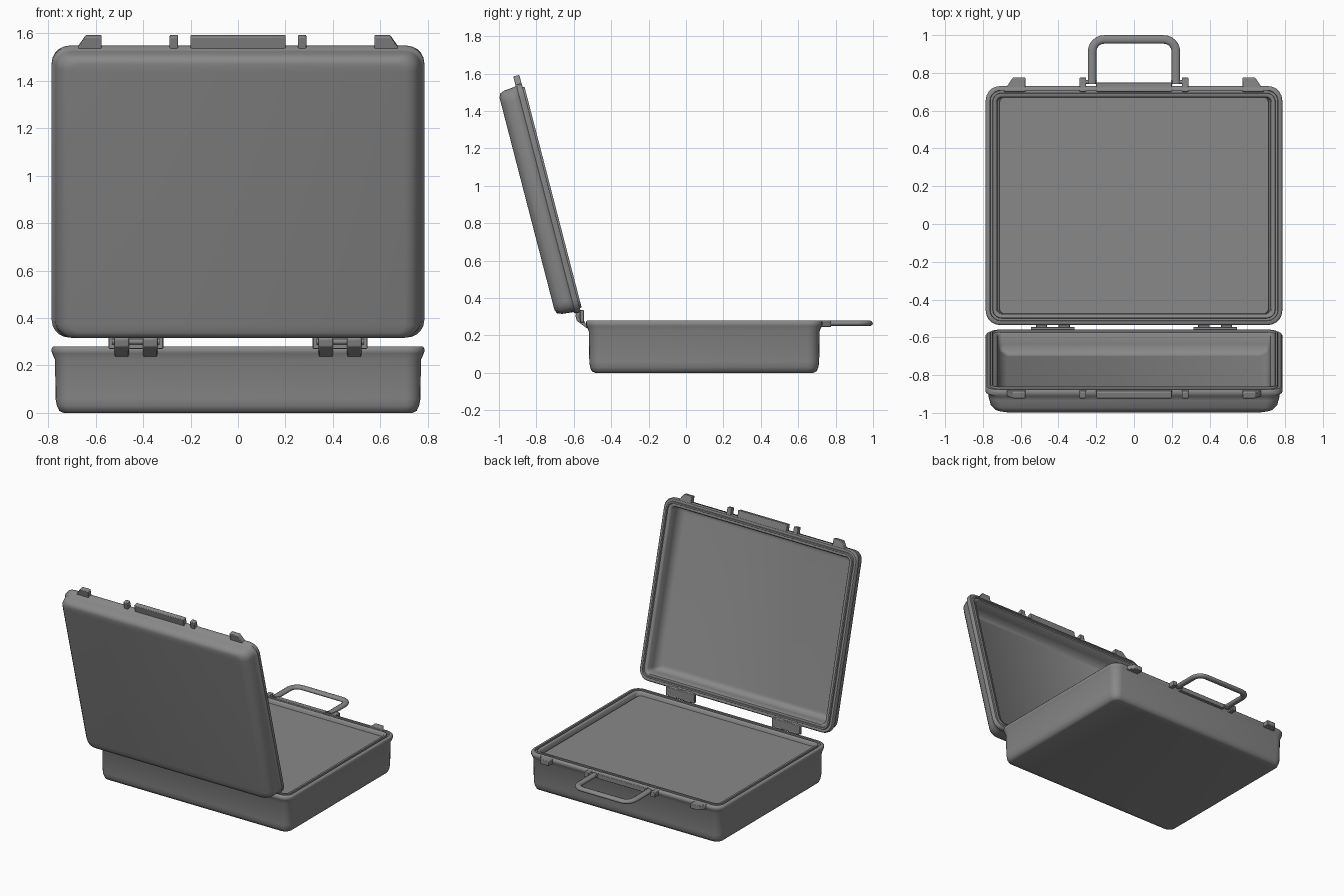
import bpy, bmesh
from math import sin, cos, pi, radians
from mathutils import Matrix

cube = bpy.data.objects.get("Cube")
if cube:
    bpy.data.objects.remove(cube)

GREY = (0.25, 0.25, 0.25, 1)
plastic = bpy.data.materials.new("grey_plastic")
plastic.use_nodes = True
plastic.diffuse_color = GREY
plastic.node_tree.nodes["Principled BSDF"].inputs["Base Color"].default_value = GREY

# Shared footprint of base and lid rim
HALF_X, BACK, FRONT, CORNER = 0.785, -0.535, 0.73, 0.075
LID = Matrix.Translation((0, -0.696, 0.843)) @ Matrix.Rotation(radians(104.5), 4, 'X')
FLAT = Matrix.Identity(4)


def finish(bm, name, matrix=FLAT, angle=50, bevel=0):
    bmesh.ops.recalc_face_normals(bm, faces=bm.faces[:])
    mesh = bpy.data.meshes.new(name)
    bm.to_mesh(mesh)
    bm.free()
    mesh.materials.append(plastic)
    ob = bpy.data.objects.new(name, mesh)
    bpy.context.collection.objects.link(ob)
    ob.matrix_world = matrix
    if bevel:
        mod = ob.modifiers.new("soft_edges", 'BEVEL')
        mod.width, mod.segments = bevel, 2
    bpy.ops.object.select_all(action='DESELECT')
    ob.select_set(True)
    bpy.context.view_layer.objects.active = ob
    bpy.ops.object.shade_smooth_by_angle(angle=radians(angle))
    return ob


def shell(name, rings, matrix=FLAT, angle=50, steps=6):
    """Skin rounded rectangles given as (inset x, inset y, z), capped at both ends."""
    bm = bmesh.new()
    loops = []
    for ix, iy, z in rings:
        r = max(CORNER - min(ix, iy) * 0.8, 0.02)
        hx, y0, y1 = HALF_X - ix, BACK + iy, FRONT - iy
        centres = [(hx - r, y0 + r), (hx - r, y1 - r), (r - hx, y1 - r), (r - hx, y0 + r)]
        loop = []
        for quarter, (cx, cy) in enumerate(centres):
            for i in range(steps):
                a = (quarter - 1 + i / (steps - 1)) * pi / 2
                loop.append(bm.verts.new((cx + r * cos(a), cy + r * sin(a), z)))
        loops.append(loop)
    n = steps * 4
    for a, b in zip(loops, loops[1:]):
        for i in range(n):
            j = (i + 1) % n
            bm.faces.new((a[i], a[j], b[j], b[i]))
    # Caps are strips running from side to side
    for loop in (loops[0], loops[-1]):
        for k in range(n // 2 - 1):
            bm.faces.new((loop[k], loop[k + 1], loop[n - 2 - k], loop[n - 1 - k]))
    return finish(bm, name, matrix, angle)


def prism(name, pts, lo, hi, matrix=FLAT, axis='Z', bevel=0.004):
    """Extrude a closed outline along z (outline in x, y) or x (outline in y, z)."""
    bm = bmesh.new()
    place = (lambda p, t: (p[0], p[1], t)) if axis == 'Z' else (lambda p, t: (t, p[0], p[1]))
    a = [bm.verts.new(place(p, lo)) for p in pts]
    b = [bm.verts.new(place(p, hi)) for p in pts]
    bm.faces.new(a)
    bm.faces.new(b)
    for i in range(len(pts)):
        j = (i + 1) % len(pts)
        bm.faces.new((a[i], a[j], b[j], b[i]))
    return finish(bm, name, matrix, 35, bevel)


def rect(x0, x1, y0, y1):
    return [(x0, y0), (x1, y0), (x1, y1), (x0, y1)]


def rod(name, x0, x1, y, z, r):
    pts = [(y + r * cos(i * pi / 8), z + r * sin(i * pi / 8)) for i in range(16)]
    return prism(name, pts, x0, x1, axis='X', bevel=0)


# Base: tapered tub, flared rim, seal groove
shell("base_tub", [
    (0.05, 0.05, 0), (0.032, 0.032, 0.008), (0.022, 0.022, 0.03),
    (0.016, 0.018, 0.06), (0.014, 0.015, 0.225), (0.002, 0.003, 0.25),
    (0, 0, 0.258), (0, 0, 0.272), (0.007, 0.007, 0.28),
    (0.022, 0.022, 0.28), (0.024, 0.024, 0.268), (0.036, 0.036, 0.268),
    (0.038, 0.038, 0.28), (0.052, 0.052, 0.28), (0.058, 0.058, 0.274),
    (0.062, 0.062, 0.24)])

# Liner panel set just below the rim
shell("liner_panel", [(0.07, 0.056, 0.235), (0.07, 0.056, 0.25), (0.074, 0.06, 0.254)], angle=30)

# Lid: rounded outer shell, sealing tongue, hollow inside
shell("lid_shell", [
    (0.082, 0.046, 0.134), (0.05, 0.026, 0.125), (0.026, 0.016, 0.1),
    (0.016, 0.012, 0.06), (0.013, 0.01, 0.04), (0, 0, 0.03),
    (0, 0, 0.008), (0.006, 0.006, 0), (0.022, 0.022, 0),
    (0.025, 0.025, -0.01), (0.035, 0.035, -0.01), (0.038, 0.038, 0),
    (0.055, 0.052, 0), (0.062, 0.058, 0.008), (0.066, 0.062, 0.06),
    (0.078, 0.07, 0.095), (0.11, 0.09, 0.115)], LID)

# Latches, handle guards and centre ridges along the front edge of both halves
for half, matrix, z0, z1, ridge in (("base", FLAT, 0.245, 0.279, 0.748),
                                    ("lid", LID, 0.001, 0.035, 0.775)):
    prism(half + "_centre_ridge", rect(-0.2, 0.2, 0.7, ridge), z0, z1, matrix)
    for side, s in (("left", 1), ("right", -1)):
        latch = [(0.575, 0.7), (0.69, 0.7), (0.672, 0.73), (0.642, 0.775), (0.575, 0.775)]
        prism(f"{half}_latch_{side}", [(s * x, y) for x, y in latch], z0, z1, matrix)
        prism(f"{half}_handle_guard_{side}",
              [(s * x, y) for x, y in rect(0.253, 0.288, 0.7, 0.775)], z0, z1, matrix)

# Hinges: leaf, two knuckles and a pin on each side
knuckle = [(-0.525, 0.235), (-0.585, 0.28), (-0.592, 0.31), (-0.57, 0.34), (-0.55, 0.33), (-0.545, 0.28)]
for side, s in (("left", 1), ("right", -1)):
    c = s * 0.43
    prism(f"hinge_leaf_{side}", rect(-0.566, -0.545, 0.27, 0.335), c - 0.115, c + 0.115, axis='X')
    rod(f"hinge_pin_{side}", c - 0.1, c + 0.1, -0.562, 0.3, 0.012)
    for end, d in (("outer", s * 0.06), ("inner", -s * 0.06)):
        prism(f"hinge_knuckle_{end}_{side}", knuckle, c + d - 0.03, c + d + 0.03, axis='X')

# Carry handle: flattened tube with round corners, folded out in front
W, TOP, R = 0.222, 0.977, 0.065
path = [(W, 0.74)]
for cx, start in ((W - R, 0), (R - W, pi / 2)):
    for i in range(7):
        a = start + i * pi / 12
        path.append((cx + R * cos(a), TOP - R + R * sin(a)))
path.append((-W, 0.74))
curve = bpy.data.curves.new("carry_handle", 'CURVE')
curve.dimensions = '3D'
curve.bevel_depth, curve.bevel_resolution, curve.use_fill_caps = 0.0225, 3, True
spline = curve.splines.new('POLY')
spline.points.add(len(path) - 1)
for p, (x, y) in zip(spline.points, path):
    p.co = (x, y, 0, 1)
spline.use_smooth = True
curve.materials.append(plastic)
handle = bpy.data.objects.new("carry_handle", curve)
bpy.context.collection.objects.link(handle)
handle.location.z = 0.265
handle.scale.z = 0.7

# Handle pivots
for side, s in (("left", 1), ("right", -1)):
    rod(f"handle_pivot_{side}", s * 0.195, s * 0.26, 0.752, 0.264, 0.011)
